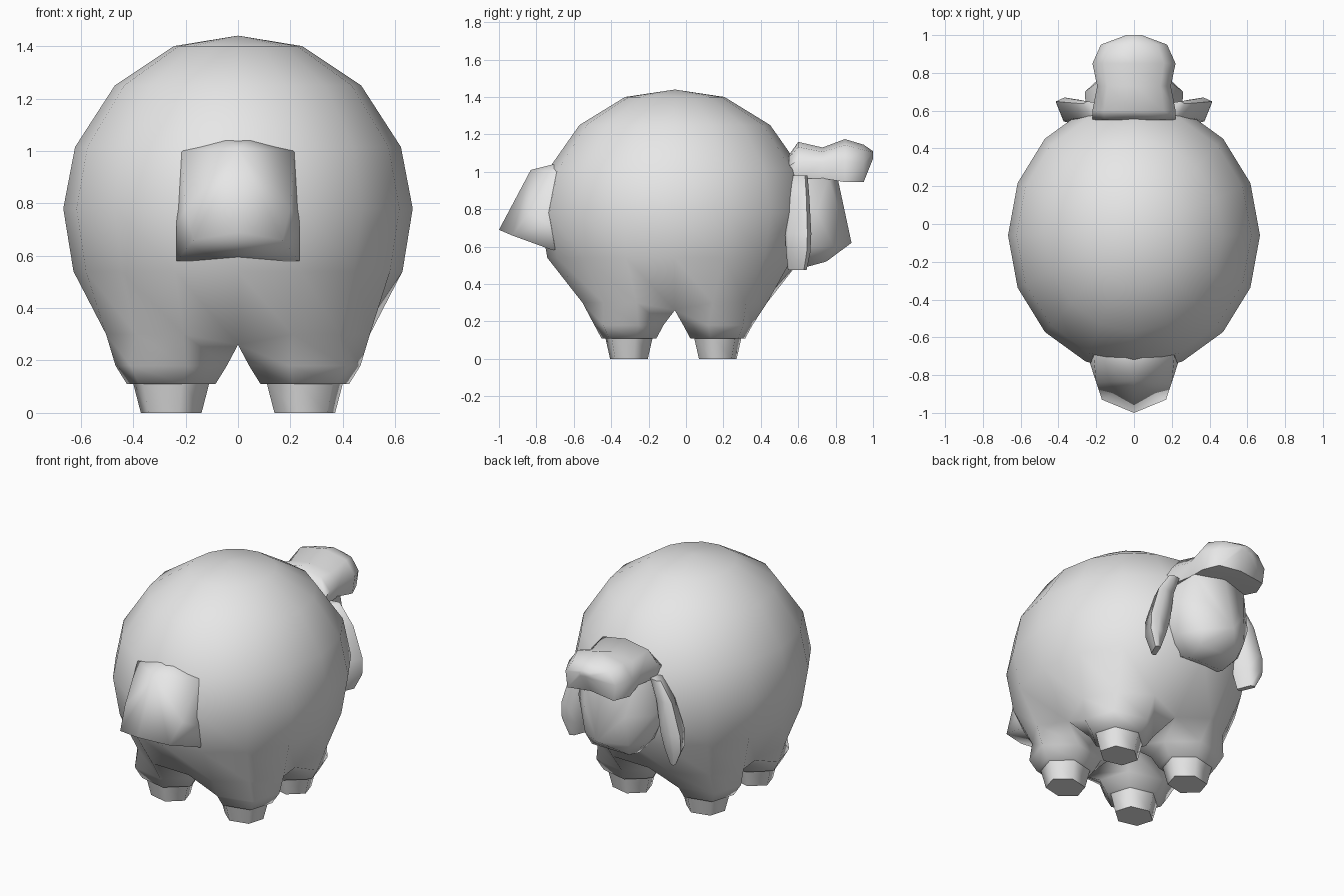
import bpy, bmesh
from math import sin, cos, pi, radians

cube = bpy.data.objects.get("Cube")
if cube:
    bpy.data.objects.remove(cube)

grey = bpy.data.materials.new("plain grey")
grey.use_nodes = True
grey.diffuse_color = (0.8, 0.8, 0.8, 1)
grey.node_tree.nodes["Principled BSDF"].inputs["Base Color"].default_value = (0.8, 0.8, 0.8, 1)

CY = -0.06                     # body centre in y
QUADRANTS = [radians(45 + 90 * k) for k in range(4)]


def finish(name, bm, angle=65):
    bmesh.ops.recalc_face_normals(bm, faces=bm.faces)
    mesh = bpy.data.meshes.new(name)
    bm.to_mesh(mesh)
    bm.free()
    mesh.materials.append(grey)
    obj = bpy.data.objects.new(name, mesh)
    bpy.context.collection.objects.link(obj)
    bpy.ops.object.select_all(action='DESELECT')
    obj.select_set(True)
    bpy.context.view_layer.objects.active = obj
    bpy.ops.object.shade_smooth_by_angle(angle=radians(angle))


def add_ring(bm, points):
    return [bm.verts.new(p) for p in points]


def bridge(bm, a, b):
    n = len(a)
    for i in range(n):
        j = (i + 1) % n
        bm.faces.new((a[i], a[j], b[j], b[i]))


def loft(name, rings):
    bm = bmesh.new()
    loops = [add_ring(bm, r) for r in rings]
    for a, b in zip(loops, loops[1:]):
        bridge(bm, a, b)
    bm.faces.new(loops[0])
    bm.faces.new(loops[-1])
    finish(name, bm)


def hull(name, half, angle):
    """Convex form from points, mirrored across x."""
    bm = bmesh.new()
    for p in sorted({q for x, y, z in half for q in ((x, y, z), (-x, y, z))}):
        bm.verts.new(p)
    bmesh.ops.convex_hull(bm, input=bm.verts)
    loose = [v for v in bm.verts if not v.link_faces]
    bmesh.ops.delete(bm, geom=loose, context='VERTS')
    finish(name, bm, angle)


def body_point(r, i, z, stretch):
    a = i * pi / 8
    return (r * cos(a), CY + stretch * r * sin(a), z)


def leg_ring(quad, r, z):
    """Six points, a little narrower in y; the first faces the belly centre."""
    cx = 0.255 if cos(quad) > 0 else -0.255
    cy = 0.17 if sin(quad) > 0 else -0.305
    return [(cx + r * cos(quad + pi + i * pi / 3),
             cy + 0.87 * r * sin(quad + pi + i * pi / 3), z) for i in range(6)]


# Body: round fleece above, splitting into four woolly leg tops below
FLEECE = [(0.245, 1.4), (0.47, 1.25), (0.622, 1.015), (0.667, 0.78), (0.628, 0.54)]
bm = bmesh.new()
top = bm.verts.new((0, CY, 1.44))
rings = [add_ring(bm, [body_point(r, i, z, 1.085) for i in range(16)]) for r, z in FLEECE]
HEM = [(0.44, 0.26), (0.545, 0.3), (0.55, 0.3), (0.545, 0.3)]
rings.append(add_ring(bm, [body_point(HEM[i % 4][0], i, HEM[i % 4][1], 0.98)
                           for i in range(16)]))
for i in range(16):
    bm.faces.new((top, rings[0][i], rings[0][(i + 1) % 16]))
for a, b in zip(rings, rings[1:]):
    bridge(bm, a, b)
belly = bm.verts.new((0, CY, 0.26))
for k, quad in enumerate(QUADRANTS):
    loop = [belly] + [rings[-1][(4 * k + i) % 16] for i in range(5)]
    for r, z in ((0.22, 0.18), (0.175, 0.11)):
        nxt = add_ring(bm, leg_ring(quad, r, z))
        bridge(bm, loop, nxt)
        loop = nxt
    bm.faces.new(loop)
finish("body", bm)

# Hooves
for quad, name in zip(QUADRANTS, ("back_left", "back_right", "front_right", "front_left")):
    loft(name + "_hoof", [leg_ring(quad, r, z) for r, z in ((0.155, 0.13), (0.12, 0))])

# Tail: a soft wedge overhanging at the front
hull("tail", [
    (0, -0.83, 1.01), (0.215, -0.69, 1.0), (0.2, -0.84, 0.78),
    (0, -1.0, 0.69), (0.17, -0.93, 0.66),
    (0.235, -0.73, 0.72), (0.235, -0.71, 0.58), (0, -0.72, 0.6),
    (0.2, -0.55, 0.65), (0.1, -0.55, 1.08)], 100)

# Head with a pointed muzzle
hull("head", [
    (0.17, 0.5, 0.98), (0.18, 0.76, 0.97), (0, 0.81, 0.97),
    (0.25, 0.5, 0.78), (0.26, 0.7, 0.78), (0.14, 0.81, 0.78), (0, 0.845, 0.77),
    (0.22, 0.66, 0.6), (0.15, 0.79, 0.6), (0, 0.885, 0.62),
    (0.13, 0.75, 0.52), (0.12, 0.64, 0.49), (0.15, 0.5, 0.55)], 60)

# Wool tuft: flat-bottomed sections swept backwards over the head (y, bottom, top, half width)
TUFT = [(0.55, 0.97, 1.09, 0.22), (0.6, 0.965, 1.16, 0.22), (0.73, 0.965, 1.13, 0.195),
        (0.85, 0.945, 1.175, 0.22), (0.95, 0.945, 1.145, 0.175), (1.0, 1.07, 1.11, 0.04)]
rings = []
for y, lo, hi, w in TUFT:
    mid, h = (lo + hi) / 2, (hi - lo) / 2
    rings.append([(w * sx, y, mid + h * sz) for sx, sz in
                  ((1, 0), (0.72, 0.72), (0, 1), (-0.72, 0.72),
                   (-1, 0), (-0.92, -1), (0, -0.8), (0.92, -1))])
loft("wool_tuft", rings)

# Drooping ears: (z, x, y, half thickness, half width)
EAR = [(0.98, 0.215, 0.605, 0.04, 0.045), (0.86, 0.28, 0.605, 0.06, 0.055),
       (0.67, 0.325, 0.6, 0.075, 0.07), (0.57, 0.34, 0.6, 0.06, 0.065),
       (0.475, 0.335, 0.595, 0.02, 0.05)]
for side, name in ((1, "left_ear"), (-1, "right_ear")):
    loft(name, [[(side * (x + 0.02 * sy + t * sx), y + w * sy, z) for sx, sy in
                 ((1, 0.7), (0.3, 1), (-0.8, 0.8), (-0.8, -0.8), (0.3, -1), (0.85, -0.8))]
                for z, x, y, t, w in EAR])
